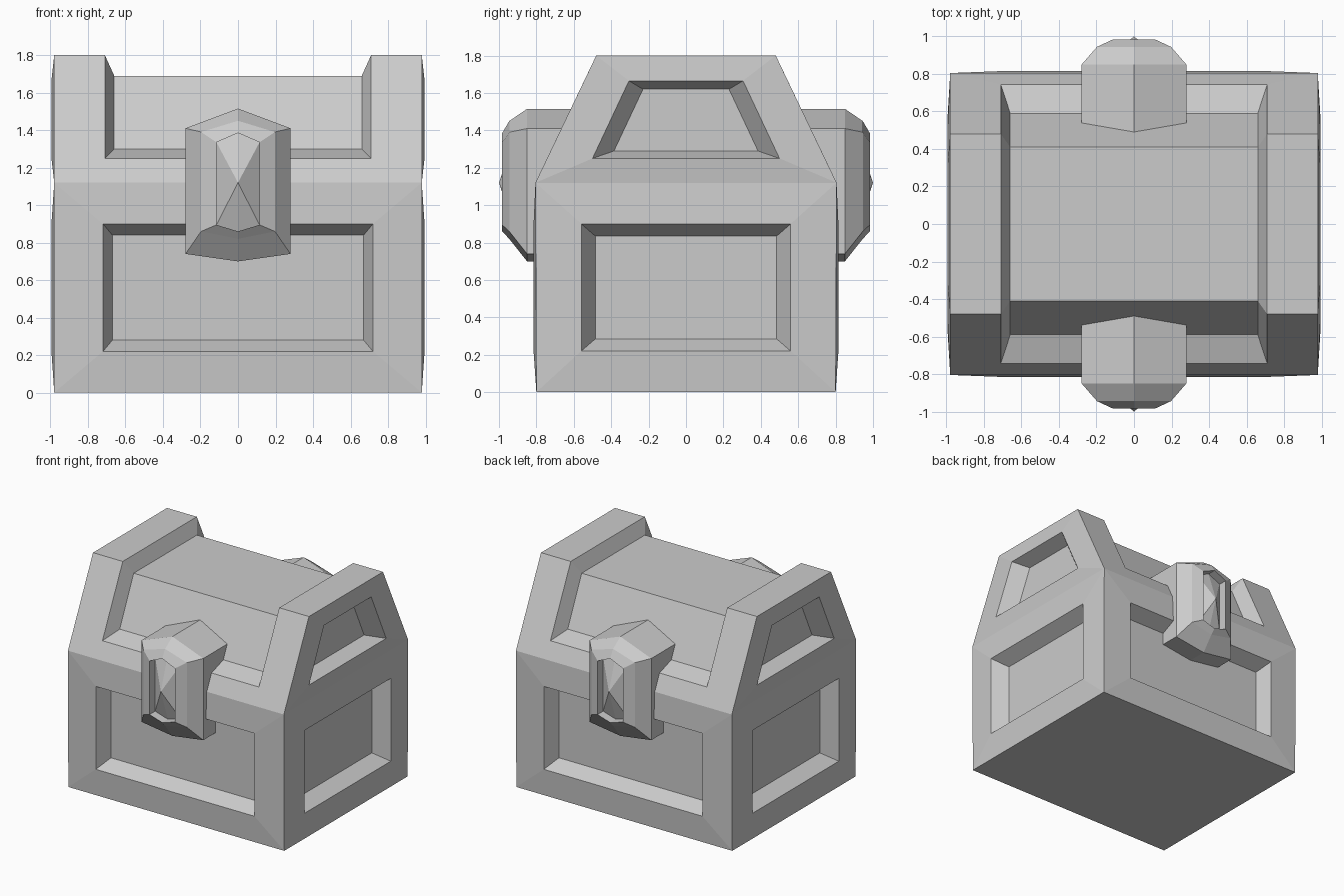
import bpy, bmesh
from mathutils import Vector

if "Cube" in bpy.data.objects:
    bpy.data.objects.remove(bpy.data.objects["Cube"])


def finish(name, bm):
    bmesh.ops.remove_doubles(bm, verts=bm.verts, dist=0.0005)
    bmesh.ops.recalc_face_normals(bm, faces=bm.faces)
    me = bpy.data.meshes.new(name)
    bm.to_mesh(me)
    bm.free()
    ob = bpy.data.objects.new(name, me)
    bpy.context.collection.objects.link(ob)
    return ob


def face(bm, pts):
    bm.faces.new([bm.verts.new(p) for p in pts])


def bridge(bm, a, b):
    n = len(a)
    for i in range(n):
        j = (i + 1) % n
        face(bm, [a[i], a[j], b[j], b[i]])


def trapezoid(place, bottom, top, z0, z1, depth):
    return [place(-bottom, depth, z0), place(bottom, depth, z0),
            place(top, depth, z1), place(-top, depth, z1)]


def panel(bm, *rings):
    for a, b in zip(rings, rings[1:]):
        bridge(bm, a, b)
    face(bm, rings[-1])


# Chest: framed box with recessed panels and a three-sided lid
X, Y0, Y1, YT = 0.98, 0.80, 0.805, 0.48
ZS, ZT = 1.12, 1.80
chest = bmesh.new()
for s in (-1, 1):
    # front and back panels
    fy = lambda u, d, z: Vector((u, s * d, z))
    outer = [fy(-X, Y0, 0), fy(X, Y0, 0), fy(X, Y1, ZS), fy(-X, Y1, ZS)]
    panel(chest, outer,
          trapezoid(fy, 0.72, 0.72, 0.22, 0.90, 0.815),
          trapezoid(fy, 0.67, 0.67, 0.28, 0.84, 0.69))
    # lower end panels
    fx = lambda u, d, z: Vector((s * d, u, z))
    outer = [fx(-Y0, X, 0), fx(Y0, X, 0), fx(Y1, X, ZS), fx(-Y1, X, ZS)]
    panel(chest, outer,
          trapezoid(fx, 0.56, 0.56, 0.22, 0.90, 0.995),
          trapezoid(fx, 0.485, 0.485, 0.285, 0.835, 0.875))
    # lid end panels
    panel(chest, trapezoid(fx, Y1, YT, ZS, ZT, X),
          trapezoid(fx, 0.50, 0.305, 1.25, 1.665, 0.995),
          trapezoid(fx, 0.385, 0.23, 1.29, 1.62, 0.875))


# Roof recess wrapping over both slopes and the top
def roof_path(x, yl, zl, yt, zt):
    return [Vector((x, y, z)) for y, z in ((-yl, zl), (-yt, zt), (yt, zt), (yl, zl))]


def roof_loop(x, *profile):
    return roof_path(-x, *profile) + roof_path(x, *profile)[::-1]


edge = roof_loop(X, Y1, ZS, YT, ZT)
lip = roof_loop(0.71, 0.743, 1.25, YT, ZT)
floor = roof_loop(0.66, 0.59, 1.30, 0.41, 1.69)
bridge(chest, edge, lip)
bridge(chest, lip, floor)
for i in range(3):
    face(chest, [floor[i], floor[i + 1], floor[6 - i], floor[7 - i]])
face(chest, [(-X, -Y0, 0), (X, -Y0, 0), (X, Y0, 0), (-X, Y0, 0)])
finish("chest", chest)


# Latches: stepped hexagonal blocks with a recessed ridged plate
def hexagon(y, w, side_top, mid_top, side_low, mid_low):
    return [Vector(p) for p in ((0, y, mid_top), (w, y, side_top), (w, y, side_low),
                                (0, y, mid_low), (-w, y, side_low), (-w, y, side_top))]


for s, name in ((-1, "front_latch"), (1, "back_latch")):
    bm = bmesh.new()
    block = (0.28, 1.41, 1.515, 0.74, 0.70)
    plate = (0.115, 1.335, 1.385, 0.895, 0.86)
    rings = [hexagon(s * 0.40, *block), hexagon(s * 0.85, *block),
             hexagon(s * 0.945, 0.197, 1.39, 1.45, 0.86, 0.82),
             hexagon(s * 0.983, *plate), hexagon(s * 0.91, *plate)]
    for a, b in zip(rings, rings[1:]):
        bridge(bm, a, b)
    face(bm, rings[0])
    tip = Vector((0, s * 1.0, 1.12))
    for i in range(6):
        face(bm, [rings[-1][i], rings[-1][(i + 1) % 6], tip])
    finish(name, bm)
